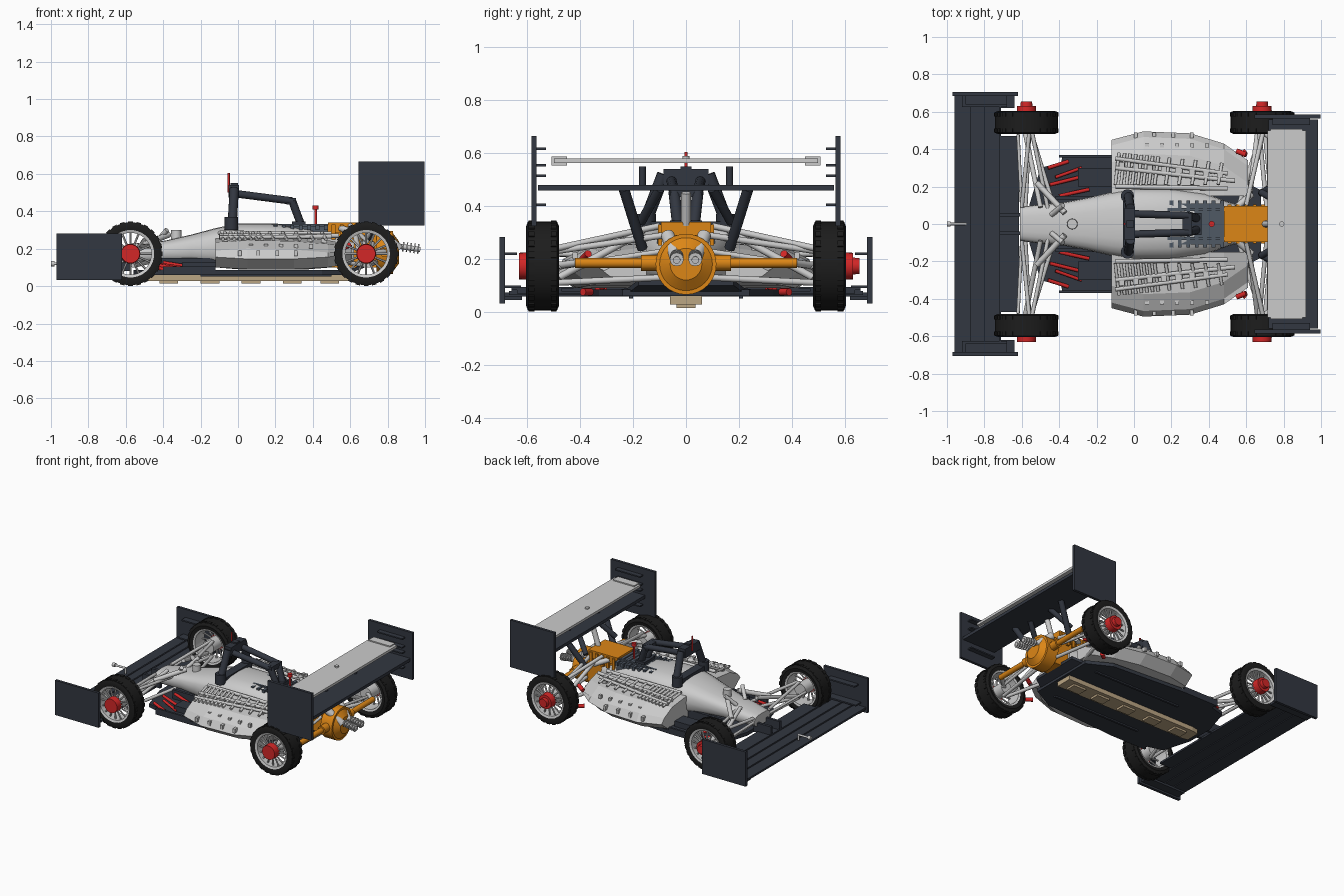
import bpy, bmesh, math
from mathutils import Vector, Matrix

if "Cube" in bpy.data.objects:
    bpy.data.objects.remove(bpy.data.objects["Cube"])


def material(name, rgb):
    m = bpy.data.materials.new(name)
    m.diffuse_color = (*rgb, 1)
    m.use_nodes = True
    m.node_tree.nodes["Principled BSDF"].inputs["Base Color"].default_value = m.diffuse_color
    return m


DARK = material("slate", (0.032, 0.038, 0.052))
BLACK = material("rubber", (0.012, 0.012, 0.012))
RED = material("red", (0.65, 0.02, 0.02))
ORANGE = material("orange", (0.72, 0.24, 0.008))
TAN = material("plank", (0.5, 0.38, 0.23))
STEEL = material("engine_grey", (0.08, 0.1, 0.13))


def finish(name, bm, mat=None, smooth=False):
    bmesh.ops.recalc_face_normals(bm, faces=bm.faces)
    me = bpy.data.meshes.new(name)
    bm.to_mesh(me)
    bm.free()
    ob = bpy.data.objects.new(name, me)
    bpy.context.collection.objects.link(ob)
    if mat:
        me.materials.append(mat)
    if smooth:
        bpy.ops.object.select_all(action='DESELECT')
        ob.select_set(True)
        bpy.context.view_layer.objects.active = ob
        bpy.ops.object.shade_smooth_by_angle(angle=math.radians(35))
    return ob


def add_box(bm, lo, hi, turn=Matrix()):
    lo, hi = Vector(lo), Vector(hi)
    bmesh.ops.create_cube(bm, size=1, matrix=Matrix.Translation((lo + hi) / 2) @ turn @ Matrix.Diagonal((*(hi - lo), 1)))


def add_rod(bm, a, b, r, r2=None, n=12):
    a, b = Vector(a), Vector(b)
    rot = (b - a).to_track_quat('Z', 'Y').to_matrix().to_4x4()
    bmesh.ops.create_cone(bm, cap_ends=True, segments=n, radius1=r, radius2=r if r2 is None else r2,
                          depth=(b - a).length, matrix=Matrix.Translation((a + b) / 2) @ rot)


def boxes(name, items, mat=None, turn=Matrix()):
    bm = bmesh.new()
    for lo, hi in items:
        add_box(bm, lo, hi, turn)
    return finish(name, bm, mat)


def rods(name, items, mat=None):
    bm = bmesh.new()
    for it in items:
        add_rod(bm, *it)
    return finish(name, bm, mat, True)


def both(*pts):
    """Each rod (a, b, r) together with its mirror image across y = 0."""
    return [((a[0], s * a[1], a[2]), (b[0], s * b[1], b[2]), r) for a, b, r in pts for s in (1, -1)]


def both_boxes(*items):
    return [((a[0], min(s * a[1], s * b[1]), a[2]), (b[0], max(s * a[1], s * b[1]), b[2]))
            for a, b in items for s in (1, -1)]


def loft(name, rings, mat=None, smooth=False):
    bm = bmesh.new()
    rows = [[bm.verts.new(p) for p in ring] for ring in rings]
    n = len(rows[0])
    for p, q in zip(rows, rows[1:]):
        for i in range(n):
            bm.faces.new((p[i], p[(i + 1) % n], q[(i + 1) % n], q[i]))
    bm.faces.new(rows[0])
    bm.faces.new(rows[-1])
    return finish(name, bm, mat, smooth)


def lathe(name, profile, c, side, mat=None, n=40):
    """Closed (radius, y) profile revolved about the axle."""
    bm = bmesh.new()
    rows = [[bm.verts.new((c[0] + r * math.cos(t), side * y, c[1] + r * math.sin(t))) for r, y in profile]
            for t in (2 * math.pi * i / n for i in range(n))]
    m = len(profile)
    for i in range(n):
        p, q = rows[i], rows[(i + 1) % n]
        for j in range(m):
            bm.faces.new((p[j], p[(j + 1) % m], q[(j + 1) % m], q[j]))
    return finish(name, bm, mat, True)


# wheels: tyre, tread blocks, rim, spokes, hub
ZW = 0.173
for cx, end in ((-0.575, "front"), (0.685, "rear")):
    for s in (1, -1):
        side = end + ("_left" if s < 0 else "_right")
        lathe(side + "_tyre", [(.125, .485), (.15, .48), (.168, .488), (.168, .598), (.15, .605), (.125, .6)], (cx, ZW), s, BLACK)
        bm = bmesh.new()
        for i in range(24):
            t = 2 * math.pi * i / 24
            for y in (.5, .585):
                M = Matrix.Translation((cx + .168 * math.cos(t), s * y, ZW + .168 * math.sin(t))) @ Matrix.Rotation(-t, 4, 'Y')
                bmesh.ops.create_cube(bm, size=1, matrix=M @ Matrix.Diagonal((.009, .022, .025, 1)))
        finish(side + "_tread", bm, BLACK)
        lathe(side + "_rim", [(.112, .49), (.127, .485), (.127, .603), (.112, .598)], (cx, ZW), s)
        sp = []
        for i in range(16):
            t = 2 * math.pi * i / 16
            d = Vector((math.cos(t), 0, math.sin(t)))
            sp.append((Vector((cx, s * .585, ZW)) + d * .035, Vector((cx, s * .575, ZW)) + d * .118, .006, .006, 6))
        sp.append(((cx, s * .48, ZW), (cx, s * .59, ZW), .045, .045, 24))
        rods(side + "_spokes", sp)
        hub = [((cx, s * .58, ZW), (cx, s * .632, ZW), .053, .05, 24)]
        if s > 0:
            hub.append(((cx, .63, ZW), (cx, .656, ZW), .032, .03, 24))
        rods(side + "_hub", hub, RED)

# main body shell: x, half width, bottom, top
stations = [(-.61, .09, .12, .2), (-.5, .105, .12, .225), (-.38, .115, .125, .245), (-.25, .14, .12, .275),
            (-.12, .17, .1, .31), (0, .19, .09, .335), (.2, .19, .09, .335), (.38, .165, .09, .315),
            (.5, .12, .1, .28), (.62, .085, .11, .25)]


def sup(v):
    return math.copysign(abs(v) ** .7, v)


ts = [2 * math.pi * i / 20 for i in range(20)]
loft("body_shell", [[(x, w * sup(math.cos(t)), (a + b) / 2 + (b - a) / 2 * sup(math.sin(t))) for t in ts]
                    for x, w, a, b in stations], None, True)
rods("nose_knob", [((-.33, 0, .22), (-.33, 0, .3), .03, .027, 20)])

# side pods: x, outer y, bottom, top
pods = [(-.12, .45, .1, .255), (.05, .495, .09, .265), (.3, .485, .09, .26), (.48, .43, .1, .245), (.61, .34, .12, .22)]
for s, label in ((1, "right"), (-1, "left")):
    loft("side_pod_" + label, [[(x, s * y, z) for y, z in
                                ((.15, a), (o - .07, a), (o, a + .055), (o - .03, b - .065), (o - .12, b - .02), (.15, b))]
                               for x, o, a, b in pods])
boxes("pod_studs", both_boxes(*[((x, .41, .2), (x + .02, .43, .225)) for x in (.06, .14, .22, .3, .38)]))
boxes("pod_side_vents", both_boxes(*[((x, .46, .16), (x + .018, .49, .19)) for x in (.0, .1, .2, .3)]))
rods("pod_tubes", both(((-.1, .35, .26), (.5, .27, .265), .011), ((-.1, .3, .27), (.54, .23, .27), .012),
                       ((-.1, .2, .285), (.5, .19, .28), .012)))
rods("pod_fins", both(*[((x, .21, .285), (x + .02, .37 - .1 * x, .25), .009)
                        for x in [-.1 + .03 * i for i in range(8)] + [.17, .24, .31, .38, .45]]))
boxes("pod_fin_caps", both_boxes(*[((-.08 + .075 * i, .3 - .06 * i / 8, .22), (-.05 + .075 * i, .33 - .06 * i / 8, .28))
                                   for i in range(8)]))

# floor, plank and bib
edge = [(-.56, .1), (-.5, .3), (-.39, .33), (-.38, .37), (-.12, .37), (.45, .33), (.62, .24)]
outline = edge + [(x, -y) for x, y in reversed(edge)]
loft("floor", [[(x, y, z) for x, y in outline] for z in (.06, .085)], DARK)
boxes("floor_edges", both_boxes(((-.4, .355, .06), (-.12, .37, .105)), ((-.2, .2, .05), (.5, .215, .065))), DARK)
loft("plank", [[(-.5, -.05, z), (-.45, -.06, z), (.6, -.06, z), (.6, .06, z), (-.45, .06, z), (-.5, .05, z)]
               for z in (.028, .06)], TAN)
boxes("plank_skids", [((x, -.035, .014), (x + .1, .035, .03)) for x in (-.42, -.2, .02, .24, .44)], TAN)
boxes("barge_boards", both_boxes(((-.42, .13, .085), (-.12, .15, .15)), ((-.3, .2, .085), (-.12, .3, .125))), DARK)
loft("diffuser", [[(x, y, z) for y, z in ((-w, a), (w, a), (w, a + .02), (-w, a + .02))]
                  for x, w, a in ((.45, .26, .062), (.6, .22, .07), (.68, .18, .1))], DARK)
rods("red_vanes", both(((-.46, .3, .1), (-.35, .335, .085), .01), ((-.45, .21, .12), (-.25, .26, .09), .01),
                       ((-.4, .15, .125), (-.24, .185, .1), .01), ((-.42, .25, .11), (-.28, .3, .09), .009),
                       ((.56, .36, .075), (.6, .39, .075), .014), ((.55, .39, .2), (.6, .37, .22), .014)), RED)

# front wing with stepped flaps and end plates
boxes("front_wing", [((-.96, -.685, .058), (-.86, .685, .072)), ((-.87, -.67, .064), (-.79, .67, .078)),
                     ((-.8, -.64, .07), (-.71, .64, .084)), ((-.72, -.47, .076), (-.615, .47, .09))], DARK)
boxes("front_wing_lips", [((x, -.66, z), (x + .01, .66, z + .012)) for x, z in ((-.875, .07), (-.8, .076), (-.72, .082))], DARK)
boxes("front_end_plates", both_boxes(((-.97, .685, .032), (-.62, .705, .282)), ((-.92, .625, .09), (-.68, .69, .1)),
                                     ((-.9, .64, .215), (-.68, .69, .225)), ((-.95, .62, .045), (-.64, .69, .06))), DARK)
boxes("nose_mounts", both_boxes(((-.72, .04, .08), (-.58, .06, .15))), DARK)
rods("pitot", [((-1, 0, .12), (-.9, 0, .12), .007), ((-.9, 0, .08), (-.9, 0, .122), .007), ((-1, 0, .12), (-.98, 0, .12), .014)])

# rear wing
boxes("rear_upper_plane", [((.715, -.5, .562), (.92, .5, .58))])
boxes("rear_plane_ends", both_boxes(((.73, .45, .553), (.9, .508, .588))))
boxes("rear_main_plane", [((.72, -.56, .458), (.985, .56, .48))], DARK)
boxes("rear_end_plates", both_boxes(((.645, .565, .325), (.998, .585, .665)),
                                    *[((.74, .53, z), (.94, .57, z + .009)) for z in (.4, .51, .55, .612)]), DARK)
rods("rear_plane_posts", both(((.82, .165, .475), (.82, .165, .55), .013)), DARK)
rods("rear_plane_button", [((.79, 0, .575), (.79, 0, .59), .014)])
rods("rear_wing_struts", both(((.82, .235, .465), (.68, .165, .24), .02), ((.8, .1, .465), (.68, .17, .34), .018)), DARK)

# roll hoop with rear spine
rods("roll_hoop", both(((-.035, .15, .3), (-.035, .15, .37), .036), ((-.03, .15, .35), (-.02, .085, .52), .025),
                       ((-.02, .055, .495), (.29, .045, .455), .02), ((.29, .045, .455), (.34, .03, .32), .022)), DARK)
boxes("roll_hoop_head", [((-.05, -.085, .475), (.005, .085, .54)), ((.26, -.06, .435), (.31, .06, .47)),
                         ((-.04, -.02, .53), (0, .02, .55)), ((.29, -.06, .32), (.36, .06, .345))], DARK)
boxes("cockpit_rim", [((-.06, -.13, .31), (.0, .13, .342))], DARK)
rods("antennas", [((-.05, 0, .5), (-.05, 0, .605), .006), ((.415, 0, .31), (.415, 0, .43), .007),
                  ((.415, 0, .41), (.415, 0, .432), .016)], RED)

# engine block with cross bars
boxes("engine", [((.18, -.11, .2), (.48, .11, .318))]
      + [((.19 + .045 * i, -.125, .3), (.21 + .045 * i, .125, .326)) for i in range(7)]
      + both_boxes(((.18, .07, .31), (.5, .085, .332))), STEEL)

# gearbox, differential and axle
boxes("gearbox", [((.48, -.095, .285), (.715, .095, .34)), ((.5, -.07, .1), (.78, .07, .29))]
      + both_boxes(*[((.5 + .045 * i, .09, .25), (.52 + .045 * i, .105, .33)) for i in range(5)]), ORANGE)
rods("differential", [((.74, 0, .18), (.83, 0, .18), .115, .115, 32), ((.83, 0, .18), (.86, 0, .18), .1, .06, 32),
                      ((.785, -.42, .185), (.785, .42, .185), .019)]
     + both(((.785, .1, .185), (.785, .17, .185), .03)), ORANGE)
rods("drive_shafts", both(((.785, .41, .185), (.685, .5, ZW), .014)))

# exhaust pipes with cooling rings
ex = both(((.76, .07, .29), (.86, .035, .2), .026), ((.85, .035, .215), (.975, .035, .195), .014))
ex += [((.88 + .02 * i, s * .035, .211 - .003 * i), (.887 + .02 * i, s * .035, .21 - .003 * i), .026)
       for i in range(5) for s in (1, -1)]
ex += [((.7, 0, .33), (.74, 0, .45), .018)]
rods("exhausts", ex)

# suspension
rods("front_suspension", both(((-.56, .49, .22), (-.6, .09, .19), .011), ((-.545, .49, .22), (-.46, .08, .21), .011),
                              ((-.56, .49, .11), (-.58, .09, .14), .011), ((-.55, .49, .11), (-.43, .1, .14), .011),
                              ((-.58, .48, .13), (-.5, .09, .245), .013), ((-.52, .22, .215), (-.37, .06, .275), .016),
                              ((-.44, .05, .23), (-.38, .1, .3), .014), ((-.62, .48, .17), (-.6, .08, .16), .009)))
rods("rear_suspension", both(((.69, .49, .24), (.6, .1, .325), .012), ((.67, .49, .23), (.71, .08, .29), .012),
                             ((.68, .49, .11), (.56, .1, .13), .012), ((.7, .49, .11), (.74, .08, .13), .012),
                             ((.66, .48, .13), (.62, .17, .3), .014), ((.63, .16, .28), (.55, .09, .31), .018),
                             ((.72, .48, .17), (.72, .08, .23), .01)))
